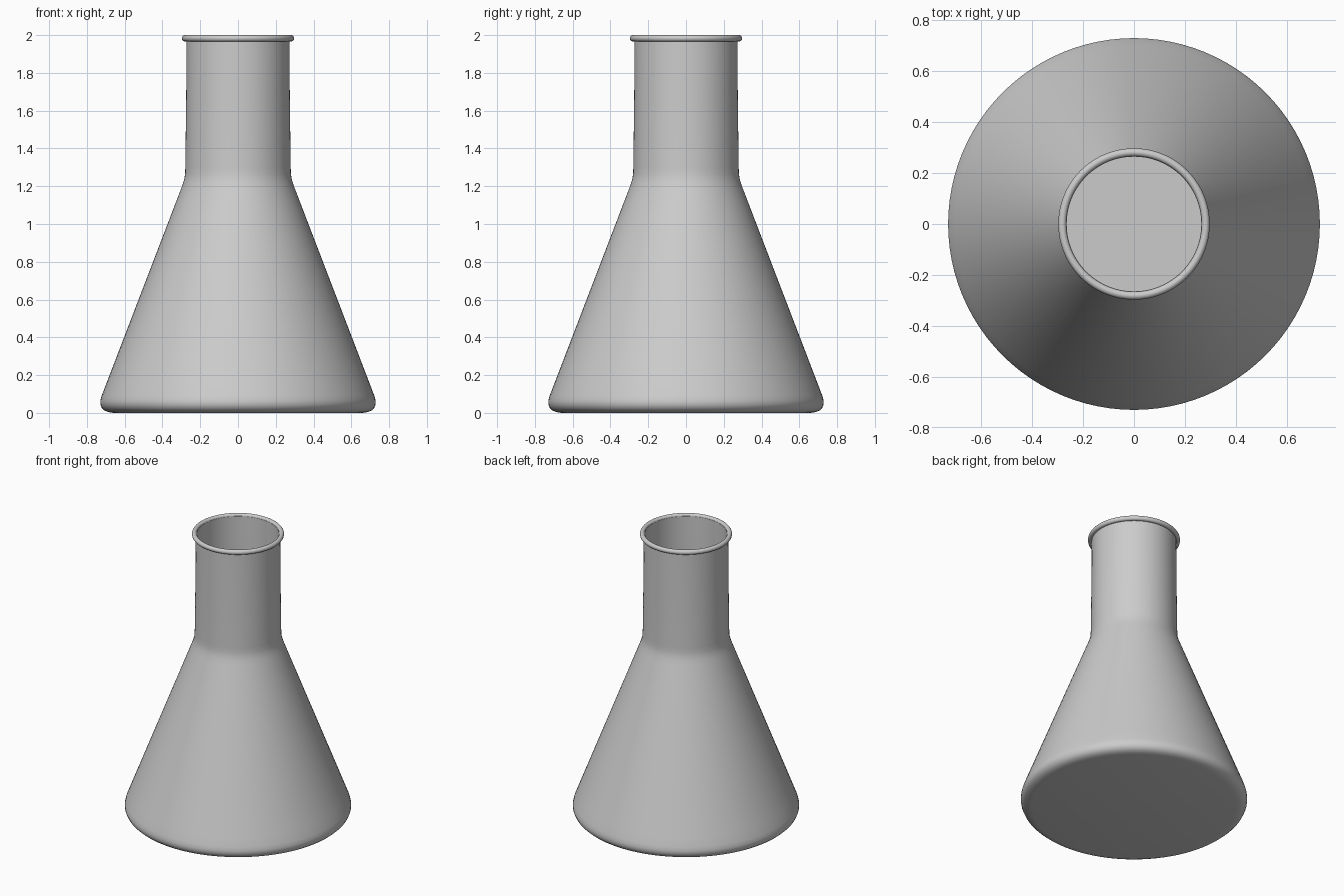
import bpy, bmesh, math

if "Cube" in bpy.data.objects:
    bpy.data.objects.remove(bpy.data.objects["Cube"])

SEGMENTS = 96


def lathe(name, profile, closed=False):
    """Spin an (r, z) profile around the z axis."""
    bm = bmesh.new()
    verts = [bm.verts.new((r, 0, z)) for r, z in profile]
    pairs = list(zip(verts, verts[1:]))
    if closed:
        pairs.append((verts[-1], verts[0]))
    edges = [bm.edges.new(p) for p in pairs]
    bmesh.ops.spin(bm, geom=verts + edges, cent=(0, 0, 0), axis=(0, 0, 1),
                   angle=math.tau, steps=SEGMENTS)
    bmesh.ops.remove_doubles(bm, verts=bm.verts, dist=1e-4)
    bmesh.ops.recalc_face_normals(bm, faces=bm.faces)
    mesh = bpy.data.meshes.new(name)
    bm.to_mesh(mesh)
    bm.free()
    obj = bpy.data.objects.new(name, mesh)
    bpy.context.collection.objects.link(obj)
    bpy.ops.object.select_all(action='DESELECT')
    obj.select_set(True)
    bpy.context.view_layer.objects.active = obj
    bpy.ops.object.shade_smooth_by_angle(angle=math.radians(40))
    return obj


# Thin-walled flask: flat base, rounded heel, cone, soft shoulder, neck
WALL = 0.009
outer = [(0.66, 0.0), (0.685, 0.004), (0.706, 0.012), (0.721, 0.026),
         (0.729, 0.045), (0.729, 0.065), (0.722, 0.09), (0.70, 0.148),
         (0.302, 1.185), (0.291, 1.215), (0.284, 1.24), (0.28, 1.265),
         (0.279, 1.30), (0.274, 1.70), (0.273, 1.985)]
inner = [(r - WALL, max(z, WALL)) for r, z in reversed(outer)]
lathe("flask_body", [(0, 0)] + outer + inner + [(0, WALL)])

# Rolled lip around the mouth
lip = [(0.281 + 0.016 * math.cos(a), 1.983 + 0.017 * math.sin(a))
       for a in (math.tau * i / 14 for i in range(14))]
lathe("rim_lip", lip, closed=True)
